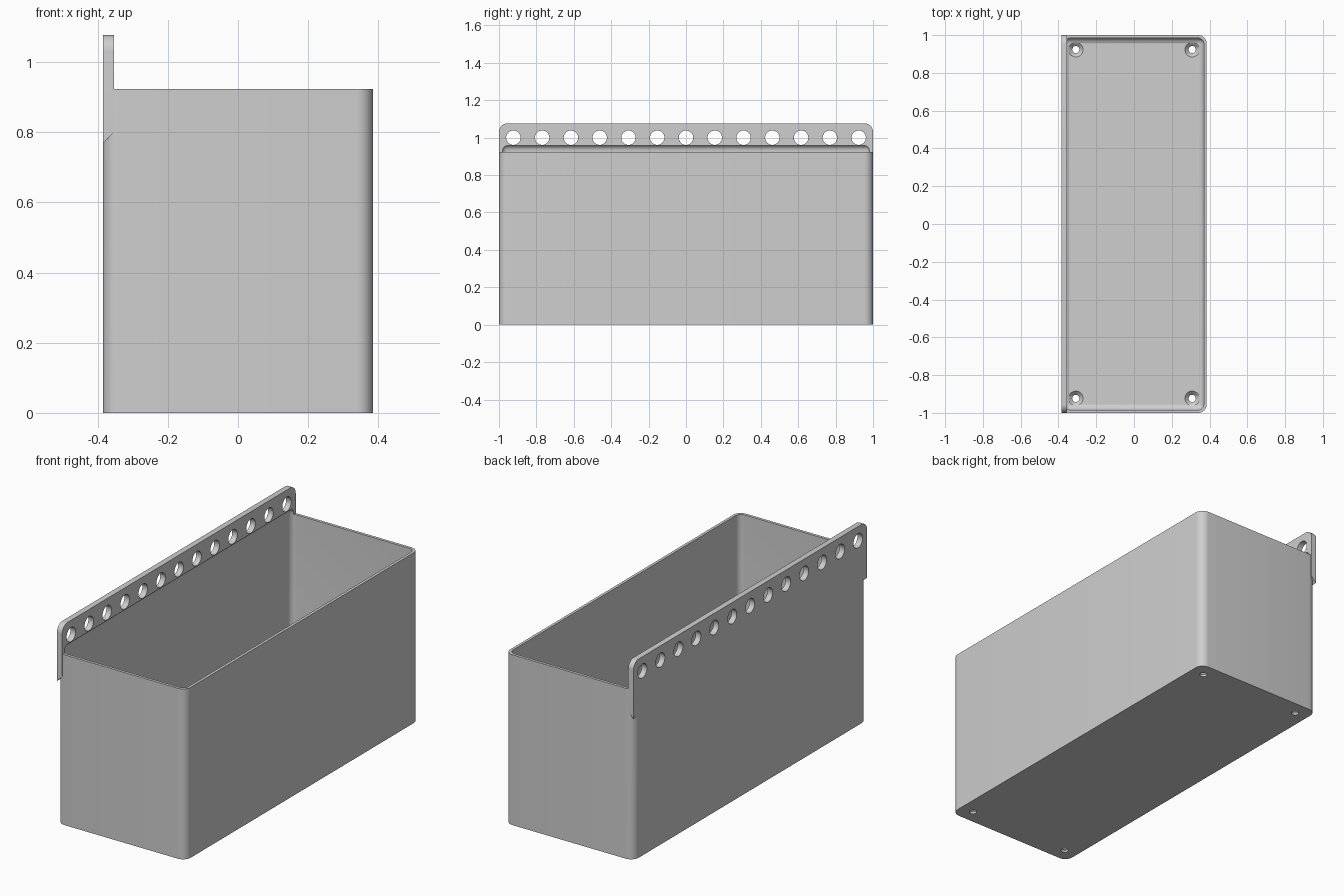
import bpy, bmesh
from mathutils import Matrix, Vector

if "Cube" in bpy.data.objects:
    bpy.data.objects.remove(bpy.data.objects["Cube"])

HALF_X, HALF_Y, RIM = 0.385, 1.0, 0.923   # outer size of the bin
WALL, FLOOR = 0.0154, 0.031
RAIL, RAIL_LOW, RAIL_TOP = 0.031, 0.769, 1.077
PITCH = 2 / 13                            # spacing of the rail holes

grey = bpy.data.materials.new("light grey plastic")
grey.use_nodes = True
colour = (0.62, 0.62, 0.62, 1)
grey.diffuse_color = colour
grey.node_tree.nodes["Principled BSDF"].inputs["Base Color"].default_value = colour


def finish(name, bm):
    bmesh.ops.recalc_face_normals(bm, faces=bm.faces)
    mesh = bpy.data.meshes.new(name)
    bm.to_mesh(mesh)
    bm.free()
    mesh.materials.append(grey)
    obj = bpy.data.objects.new(name, mesh)
    bpy.context.collection.objects.link(obj)
    return obj


def round_edges(bm, radius, rule):
    edges = [e for e in bm.edges if rule(*(v.co for v in e.verts))]
    bmesh.ops.bevel(bm, geom=edges, offset=radius, segments=8,
                    profile=0.5, affect='EDGES')


def rounded_box(name, low, high, radius, rule):
    bm = bmesh.new()
    low, high = Vector(low), Vector(high)
    place = Matrix.Translation((low + high) / 2) @ Matrix.Diagonal((*(high - low), 1))
    bmesh.ops.create_cube(bm, size=1, matrix=place)
    round_edges(bm, radius, rule)
    return finish(name, bm)


def add_cone(bm, r1, r2, depth, matrix):
    bmesh.ops.create_cone(bm, cap_ends=True, segments=32, radius1=r1,
                          radius2=r2, depth=depth, matrix=matrix)


def combine(target, tool, operation):
    mod = target.modifiers.new(tool.name, 'BOOLEAN')
    mod.operation, mod.solver, mod.object = operation, 'EXACT', tool
    bpy.context.view_layer.objects.active = target
    bpy.ops.object.modifier_apply(modifier=mod.name)
    bpy.data.objects.remove(tool)


# Outer shell with rounded upright corners
bin_body = rounded_box("storage_bin", (-HALF_X, -HALF_Y, 0), (HALF_X, HALF_Y, RIM),
                       0.046, lambda a, b: abs(a.z - b.z) > 0.5)

# Hanging rail: chamfered underside, rounded upper ends
bm = bmesh.new()
inner = -HALF_X + RAIL
profile = [(-HALF_X, RAIL_LOW), (inner, RAIL_LOW + RAIL),
           (inner, RAIL_TOP), (-HALF_X, RAIL_TOP)]
face = bm.faces.new([bm.verts.new((x, -HALF_Y, z)) for x, z in profile])
swept = bmesh.ops.extrude_face_region(bm, geom=[face])["geom"]
bmesh.ops.translate(bm, vec=(0, 2 * HALF_Y, 0),
                    verts=[v for v in swept if isinstance(v, bmesh.types.BMVert)])
round_edges(bm, 0.046, lambda a, b: min(a.z, b.z) > 1 and abs(a.y - b.y) < 0.01)
combine(bin_body, finish("hanging_rail", bm), 'UNION')

# Cavity, filleted all round, reaching a little way up the rail
cavity = rounded_box("cavity", (-HALF_X + WALL, -HALF_Y + WALL, FLOOR),
                     (HALF_X - WALL, HALF_Y - WALL, 0.962), 0.031, lambda a, b: True)
combine(bin_body, cavity, 'DIFFERENCE')

# Row of holes through the rail
bm = bmesh.new()
for i in range(-6, 7):
    place = Matrix.Translation((-HALF_X, i * PITCH, 1)) @ Matrix.Rotation(1.5707963, 4, 'Y')
    add_cone(bm, 0.0385, 0.0385, 0.2, place)
combine(bin_body, finish("rail_holes", bm), 'DIFFERENCE')

# Countersunk screw holes in the floor
corners = [(x, y) for x in (-0.308, 0.308) for y in (-0.923, 0.923)]
for name, r1, r2, depth, z in (("screw_holes", 0.019, 0.019, 0.2, 0),
                               ("countersinks", 0.017, 0.0435, 0.0265, 0.02275)):
    bm = bmesh.new()
    for x, y in corners:
        add_cone(bm, r1, r2, depth, Matrix.Translation((x, y, z)))
    combine(bin_body, finish(name, bm), 'DIFFERENCE')

# Smooth fillets, crisp edges
bpy.ops.object.select_all(action='DESELECT')
bin_body.select_set(True)
bpy.context.view_layer.objects.active = bin_body
bpy.ops.object.shade_smooth_by_angle(angle=0.52)
